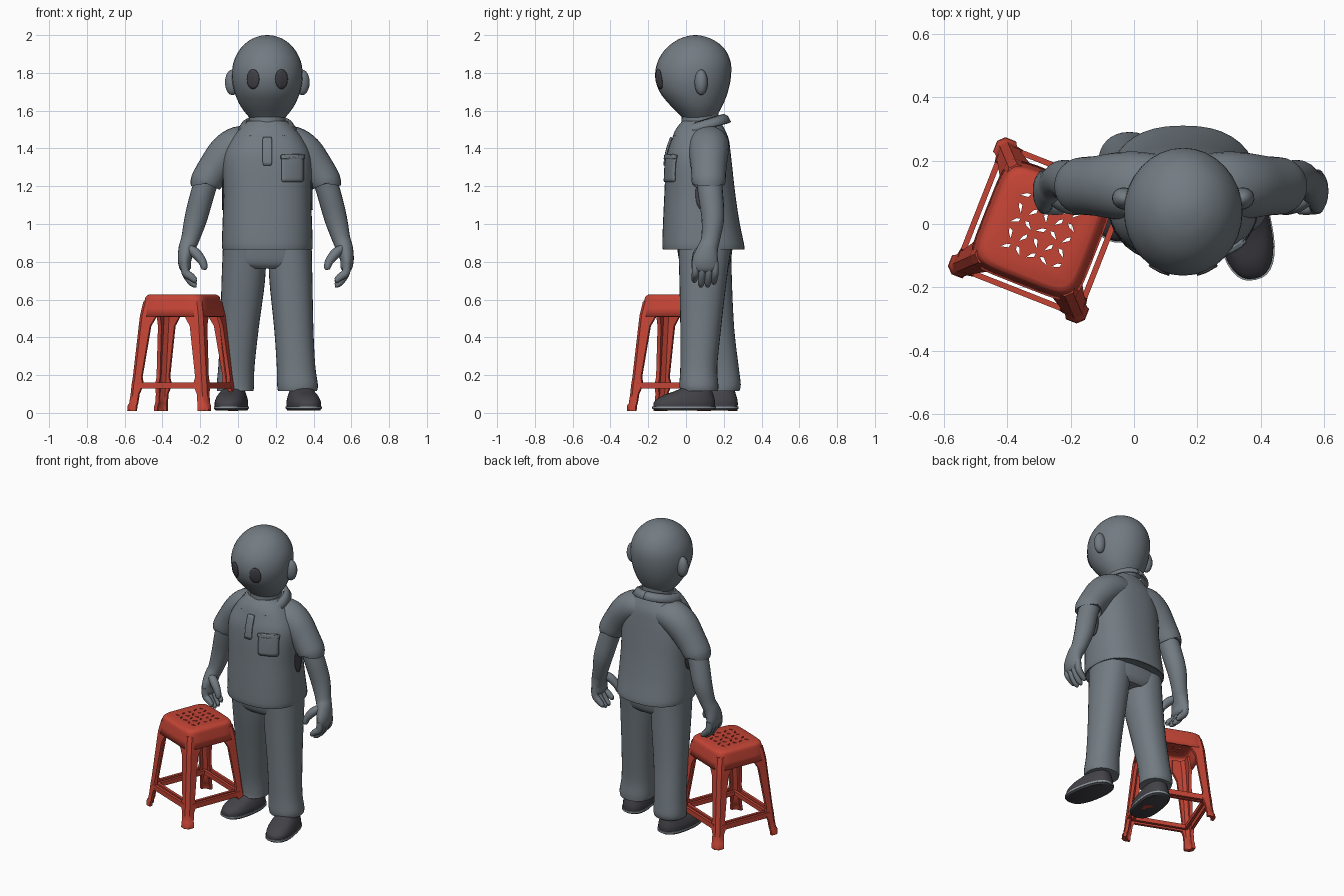
import bpy, bmesh, math, random
from mathutils import Vector, Matrix
from mathutils.bvhtree import BVHTree

if "Cube" in bpy.data.objects:
    bpy.data.objects.remove(bpy.data.objects["Cube"])

def material(name, rgb):
    m = bpy.data.materials.new(name)
    m.diffuse_color = (*rgb, 1)
    m.use_nodes = True
    m.node_tree.nodes["Principled BSDF"].inputs["Base Color"].default_value = m.diffuse_color
    return m

GREY = material("slate grey", (0.17, 0.20, 0.225))
DARK = material("charcoal", (0.055, 0.055, 0.065))
SOLE = material("pale sole grey", (0.27, 0.31, 0.34))
RED = material("plastic red", (0.55, 0.058, 0.036))
CX = 0.155                      # symmetry line of the figure

def make(name, bm, mat, matrix=None):
    bmesh.ops.recalc_face_normals(bm, faces=bm.faces)
    me = bpy.data.meshes.new(name)
    bm.to_mesh(me)
    me.materials.append(mat)
    ob = bpy.data.objects.new(name, me)
    bpy.context.collection.objects.link(ob)
    if matrix:
        ob.matrix_world = matrix
    return ob

def spline(pts, k):
    """Smooth curve through tuples of any length."""
    out = []
    for i in range(len(pts) - 1):
        p0, p1, p2, p3 = (pts[min(max(i + j, 0), len(pts) - 1)] for j in (-1, 0, 1, 2))
        for s in range(k):
            t = s / k
            out.append([0.5 * (2*b + (c - a)*t + (2*a - 5*b + 4*c - d)*t*t + (3*b - a - 3*c + d)*t**3)
                        for a, b, c, d in zip(p0, p1, p2, p3)])
    return out + [list(pts[-1])]

def power(v, n):
    return math.copysign(abs(v) ** (2 / n), v)

def skin(bm, loops, caps=(True, True)):
    rings = [[bm.verts.new(p) for p in lp] for lp in loops]
    n = len(rings[0])
    for r, q in zip(rings, rings[1:]):
        for i in range(n):
            bm.faces.new((r[i], r[(i+1) % n], q[(i+1) % n], q[i]))
    if caps[0]:
        bm.faces.new(rings[0])
    if caps[1]:
        bm.faces.new(rings[-1])

def loft(name, rings, mat, n=2.0, follow=False, k=4, seg=32, matrix=None, caps=(True, True), bm=None):
    """rings: (x, y, z, radius across, radius in y)."""
    own = bm is None
    bm = bm or bmesh.new()
    pts = spline(rings, k)
    loops = []
    for i, (x, y, z, a, b) in enumerate(pts):
        v, u = Vector((1, 0, 0)), Vector((0, 1, 0))
        if follow:
            t = (Vector(pts[min(i+1, len(pts)-1)][:3]) - Vector(pts[max(i-1, 0)][:3])).normalized()
            u = (u - t * t.y).normalized()
            v = u.cross(t)
        angles = [2 * math.pi * j / seg for j in range(seg)]
        loops.append([Vector((x, y, z)) + v * a * power(math.cos(w), n) + u * b * power(math.sin(w), n)
                      for w in angles])
    skin(bm, loops, caps)
    return make(name, bm, mat, matrix) if own else None

def plate(name, target, center, hw, hz, mat, n=2.0, ray=(0, 1, 0), thick=0.004):
    """Thin patch laid on a target's surface, seen along a ray."""
    bm = bmesh.new()
    bm.from_mesh(target.data)
    tree = BVHTree.FromBMesh(bm)
    bm.free()
    ray = Vector(ray)
    side = Vector((0, 0, 1)).cross(ray)
    bm = bmesh.new()
    loops = []
    for s in (0.02, 0.25, 0.5, 0.75, 1):
        loop = []
        for j in range(32):
            w = 2 * math.pi * j / 32
            p = Vector(center) + side * hw * s * power(math.cos(w), n) + Vector((0, 0, hz * s * power(math.sin(w), n)))
            hit = tree.ray_cast(p - ray, ray)[0] or p
            loop.append(hit - ray * thick)
        loops.append(loop)
    skin(bm, loops, (True, False))
    ob = make(name, bm, mat)
    mod = ob.modifiers.new("thickness", "SOLIDIFY")
    mod.thickness, mod.offset = thick * 1.5, 0
    return ob

def spans(x, rows):
    """Rings from (z, half width, front y, back y)."""
    return [(x, (f + b) / 2, z, w, (b - f) / 2) for z, w, f, b in rows]

# head, ears, neck, eyes
head = loft("head", spans(CX, [
    (1.54, .07, .0, .15), (1.575, .105, -.03, .165), (1.63, .145, -.085, .195), (1.70, .174, -.14, .222),
    (1.78, .187, -.163, .238), (1.86, .178, -.15, .236), (1.93, .141, -.105, .202),
    (1.975, .09, -.045, .145), (1.995, .04, .01, .09), (2.0, .004, .046, .054)]), GREY)
loft("neck", spans(CX, [(1.42, .1, -.03, .18), (1.62, .095, -.02, .17)]), GREY)
for side, word in ((-1, "left"), (1, "right")):
    bm = bmesh.new()
    bmesh.ops.create_uvsphere(bm, u_segments=16, v_segments=10, radius=1)
    make(word + "_ear", bm, GREY, Matrix.Translation((CX + side * .185, .08, 1.75))
         @ Matrix.Rotation(side * .25, 4, 'Z') @ Matrix.Diagonal((.04, .035, .068, 1)))
    plate(word + "_eye", head, (CX + side * .075, 0, 1.767), .032, .052, DARK)

# shirt body
shirt = loft("shirt_body", spans(CX, [
    (.868, .225, -.11, .295), (.875, .24, -.125, .31), (1.0, .237, -.122, .285), (1.15, .232, -.115, .262),
    (1.3, .236, -.108, .245), (1.38, .225, -.098, .236), (1.45, .19, -.075, .226),
    (1.5, .15, -.055, .205), (1.545, .105, -.02, .18)]), GREY, n=2.4, seg=40)
plate("chest_pocket", shirt, (.288, 0, 1.295), .058, .072, GREY, n=12, thick=.007)
plate("pocket_flap_hem", shirt, (.288, 0, 1.355), .061, .011, GREY, n=12, thick=.011)
plate("button_placket", shirt, (CX, 0, 1.385), .024, .075, GREY, n=12, thick=.007)
for side, word in ((-1, "left"), (1, "right")):
    plate(word + "_underarm_patch", shirt, (CX + side * .2, .085, 1.16), .035, .085, DARK, ray=(-side, 0, 0))

# collar, a folded strip running round the neck
for side, word in ((-1, "left"), (1, "right")):
    bm = bmesh.new()
    rows = []
    for i in range(17):
        t = i / 16
        row = []
        for a0, rx, ry, base, drop in ((.12, .108, .122, 1.54, .0), (.35, .128, .142, 1.53, .015), (.62, .15, .158, 1.50, .03)):
            a = a0 + (math.pi - a0) * t
            c = math.cos(a)
            z = base - .037 * c - (.04 - drop * .6) * max(0, c) ** 5
            row.append(bm.verts.new((CX + side * rx * math.sin(a), .075 - ry * c, z)))
        rows.append(row)
    for r, q in zip(rows, rows[1:]):
        for j in range(2):
            bm.faces.new((r[j], r[j+1], q[j+1], q[j]))
    mod = make(word + "_collar", bm, GREY).modifiers.new("thickness", "SOLIDIFY")
    mod.thickness, mod.offset = .014, 0

# sleeves, arms and hands
for side, word in ((-1, "left"), (1, "right")):
    def mir(rows):
        return [(CX - .008 + side * r[0], *r[1:]) for r in rows]
    loft(word + "_sleeve", mir([(.07, .12, 1.43, .085, .10), (.14, .12, 1.42, .098, .108), (.205, .12, 1.375, .10, .105),
         (.27, .12, 1.295, .09, .094), (.315, .12, 1.225, .084, .09), (.32, .12, 1.212, .076, .082)]), GREY, follow=True, seg=24)
    loft(word + "_arm", mir([(.30, .12, 1.27, .062, .068), (.335, .13, 1.16, .063, .066), (.37, .142, 1.03, .06, .06),
         (.40, .13, .92, .048, .05), (.418, .115, .87, .044, .055), (.43, .102, .81, .036, .068),
         (.425, .102, .765, .03, .066), (.42, .102, .745, .014, .045)]), GREY, follow=True, seg=20)
    for i, (y, tip) in enumerate(((.05, .70), (.085, .675), (.12, .675), (.153, .69))):
        loft(f"{word}_finger_{i+1}", mir([(.43, y, .80, .02, .02), (.425, y, .745, .022, .02),
             (.395, y - .004, tip + .02, .02, .018), (.372, y - .006, tip, .014, .013), (.366, y - .006, tip - .002, .004, .004)]),
             GREY, follow=True, seg=10)
    loft(word + "_thumb", mir([(.41, .09, .875, .02, .025), (.37, .065, .845, .027, .027), (.335, .05, .80, .022, .022),
         (.325, .045, .765, .016, .016), (.324, .045, .757, .004, .004)]), GREY, follow=True, seg=10)

# trousers
loft("trouser_hips", spans(CX, [(.765, .17, -.01, .21), (.80, .225, -.035, .235), (.90, .228, -.05, .25)]), GREY, n=2.5)
loft("right_trouser_leg", [(.275, .1, .88, .115, .14), (.28, .09, .70, .114, .125), (.295, .078, .45, .104, .108),
     (.307, .068, .25, .102, .098), (.315, .068, .15, .108, .103), (.315, .07, .115, .103, .10)], GREY, n=2.2)
loft("left_trouser_leg", [(.035, .1, .88, .115, .14), (.028, .118, .70, .115, .125), (.008, .15, .45, .102, .105),
     (-.008, .18, .25, .096, .098), (-.014, .19, .15, .099, .1), (-.014, .185, .115, .096, .097)], GREY, n=2.2)

# shoes, built pointing to -y then turned outward
for word, x, y, turn in (("left", -.035, .11, -.16), ("right", .348, -.01, .2)):
    m = Matrix.Translation((x, y, 0)) @ Matrix.Rotation(turn, 4, 'Z')
    loft(word + "_shoe_sole", [(0, 0, .012, .078, .155), (0, 0, .022, .085, .168)], DARK, n=2.5, k=1, matrix=m)
    loft(word + "_shoe_welt", [(0, 0, .022, .087, .17), (0, 0, .034, .087, .17)], SOLE, n=2.5, k=1, matrix=m)
    loft(word + "_shoe_upper", [(0, 0, .034, .083, .165), (0, .003, .06, .083, .162), (0, .02, .09, .074, .138),
         (0, .05, .115, .062, .1), (0, .07, .135, .055, .075)], DARK, n=2.4, matrix=m)

# stool seat with drilled pattern
STOOL = Matrix.Translation((-.293, -.02, 0)) @ Matrix.Rotation(math.radians(-21.5), 4, 'Z')
seat = loft("stool_seat", [(0, 0, z, w, w) for z, w in ((.51, .186), (.60, .17), (.618, .163), (.627, .15))],
            RED, n=6, k=2, seg=64, matrix=STOOL, caps=(False, True))
mod = seat.modifiers.new("thickness", "SOLIDIFY")
mod.thickness, mod.offset = .012, -1
bm = bmesh.new()
random.seed(4)
for i in range(5):
    for j in range(5):
        turn = (i + j) % 2 * 1.57 + random.uniform(.3, 1.0)
        m = Matrix.Translation(((i - 2) * .043, (j - 2) * .043, .62)) @ Matrix.Rotation(turn, 4, 'Z')
        skin(bm, [[m @ Vector((px, py, z)) for px, py in ((-.017, 0), (.008, -.006), (.017, .003), (.004, .006))]
                  for z in (-.03, .03)])
cutter = make("seat_hole_cutter", bm, RED, STOOL)
cutter.hide_render = True
cutter.hide_viewport = False
cutter.display_type = 'WIRE'
cut = seat.modifiers.new("holes", "BOOLEAN")
cut.object, cut.operation, cut.solver = cutter, 'DIFFERENCE', 'EXACT'

# stool legs (angle section) and paired stretchers
for q in range(4):
    m = STOOL @ Matrix.Rotation(q * math.pi / 2, 4, 'Z')
    bm = bmesh.new()
    loops = []
    for z, h, w in ((.59, .166, .09), (.515, .18, .10), (.46, .185, .072), (.19, .209, .056),
                    (.15, .214, .07), (.10, .218, .052), (.05, .224, .052), (.04, .23, .056), (.01, .232, .056)):
        t, c = .02, .02
        loops.append([(h - dx, h - dy, z) for dx, dy in
                      ((c, 0), (w, 0), (w, t), (t + c, t), (t, t + c), (t, w), (0, w), (0, c))])
    skin(bm, loops)
    make(f"stool_leg_{q+1}", bm, RED, m)
    for part, off, z, hz in (("outer", .205, .145, .017), ("inner", .172, .145, .014)):
        bm = bmesh.new()
        bmesh.ops.create_cube(bm, size=2)
        make(f"stool_{part}_stretcher_{q+1}", bm, RED,
             m @ Matrix.Translation((0, off, z)) @ Matrix.Diagonal((.175, .009, hz, 1)))

# smooth shading with sharp edges kept
bpy.ops.object.select_all(action='DESELECT')
for ob in bpy.context.scene.objects:
    if ob.type == 'MESH' and ob != cutter:
        ob.select_set(True)
        bpy.context.view_layer.objects.active = ob
bpy.ops.object.shade_smooth_by_angle(angle=math.radians(40))
